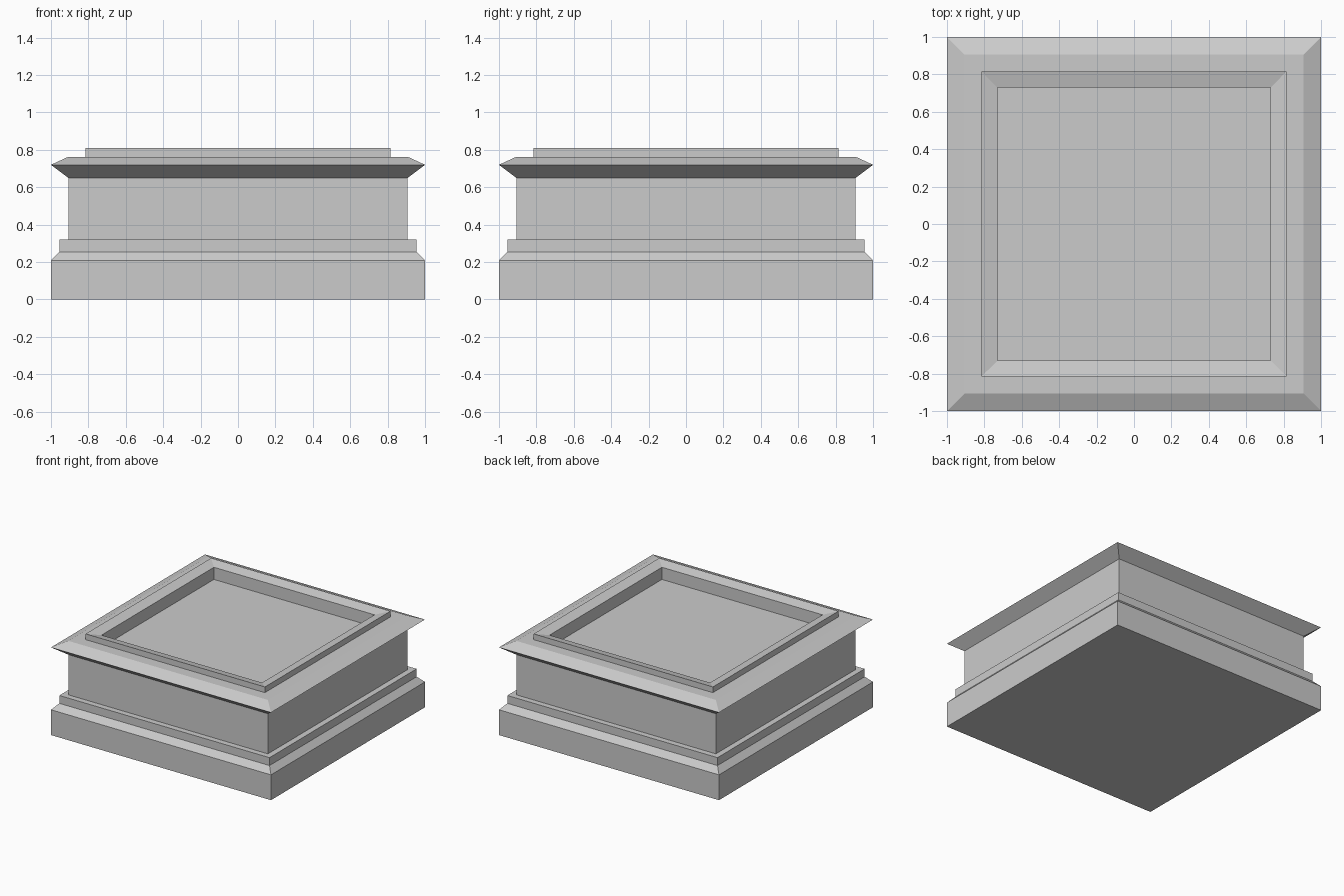
import bpy
import bmesh

cube = bpy.data.objects.get("Cube")
if cube:
    bpy.data.objects.remove(cube, do_unlink=True)

stone = bpy.data.materials.new("grey_stone")
stone.use_nodes = True
GREY = (0.6, 0.6, 0.6, 1)
stone.diffuse_color = GREY
stone.node_tree.nodes["Principled BSDF"].inputs["Base Color"].default_value = GREY


def square_part(name, profile, cap_bottom=False, cap_top=False):
    """Sweep a (half width, height) profile around a square."""
    bm = bmesh.new()
    corners = ((-1, -1), (1, -1), (1, 1), (-1, 1))
    rings = [[bm.verts.new((sx * w, sy * w, z)) for sx, sy in corners]
             for w, z in profile]
    for low, high in zip(rings, rings[1:]):
        for i in range(4):
            j = (i + 1) % 4
            bm.faces.new((low[i], low[j], high[j], high[i]))
    if cap_bottom:
        bm.faces.new(rings[0][::-1])
    if cap_top:
        bm.faces.new(rings[-1])
    mesh = bpy.data.meshes.new(name)
    bm.to_mesh(mesh)
    bm.free()
    mesh.materials.append(stone)
    obj = bpy.data.objects.new(name, mesh)
    bpy.context.collection.objects.link(obj)
    return obj


# Heights and half widths where neighbouring parts meet
BASE_TOP, BODY_FOOT, BODY_TOP, CORNICE_TOP = 0.208, 0.32, 0.65, 0.763
BODY, RIM, RECESS = 0.907, 0.815, 0.73

# Bottom block
square_part("plinth", [(1, 0), (1, BASE_TOP)], cap_bottom=True)

# Chamfer and stepped band above the block
square_part("base_moulding", [(1, BASE_TOP), (0.955, 0.255),
                              (0.955, BODY_FOOT), (BODY, BODY_FOOT)])

# Plain middle
square_part("body", [(BODY, BODY_FOOT), (BODY, BODY_TOP)])

# Flared, pointed cornice with a flat shelf
square_part("cornice", [(BODY, BODY_TOP), (1, 0.72),
                        (BODY, CORNICE_TOP), (RIM, CORNICE_TOP)])

# Raised rim sloping inward to a sunken floor
square_part("rim_and_recess", [(RIM, CORNICE_TOP), (RIM, 0.81),
                               (RECESS, 0.79), (RECESS, 0.69)], cap_top=True)
